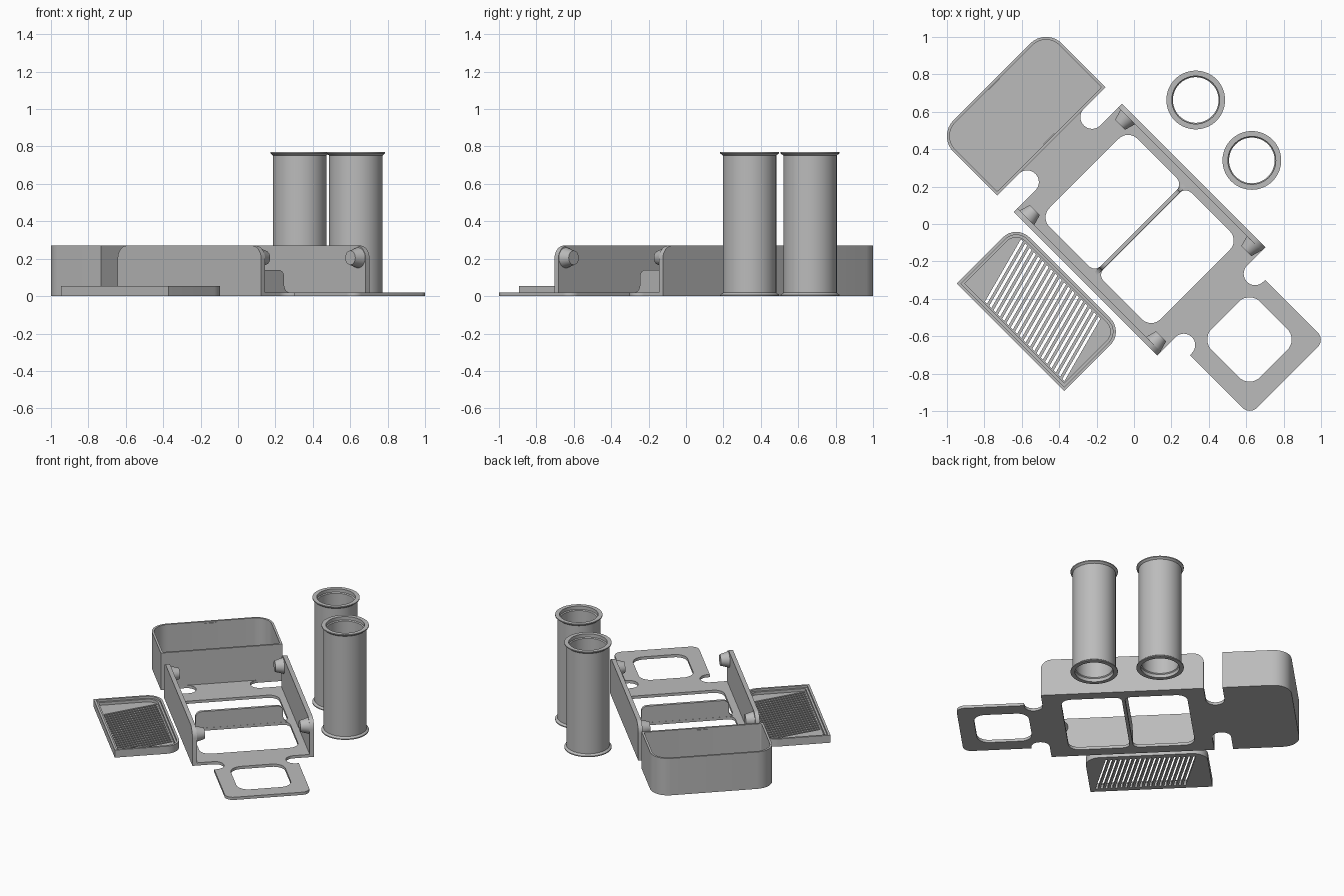
import bpy, bmesh, math
from mathutils import Matrix, Vector

cube = bpy.data.objects.get("Cube")
if cube:
    bpy.data.objects.remove(cube)

# One grey plastic for everything
GREY = (0.5, 0.5, 0.5, 1)
grey = bpy.data.materials.new("grey_plastic")
grey.use_nodes = True
grey.diffuse_color = GREY
grey.node_tree.nodes["Principled BSDF"].inputs["Base Color"].default_value = GREY

# The whole kit lies diagonally: local x runs along the frame, local y across it
TURN = Matrix.Rotation(-math.pi / 4, 4, 'Z')
SIDE = Matrix.Rotation(math.pi / 2, 4, 'X')                       # profile in x, z
CROSS = Matrix(((0, 0, 1, 0), (1, 0, 0, 0), (0, 1, 0, 0), (0, 0, 0, 1)))  # profile in y, z


def finish(name, bm, matrix=Matrix(), turn=True):
    bmesh.ops.transform(bm, matrix=(TURN if turn else Matrix()) @ matrix, verts=bm.verts)
    bmesh.ops.remove_doubles(bm, verts=bm.verts, dist=0.0001)
    bmesh.ops.recalc_face_normals(bm, faces=bm.faces)
    mesh = bpy.data.meshes.new(name)
    bm.to_mesh(mesh)
    bm.free()
    mesh.materials.clear()
    mesh.materials.append(grey)
    mesh.shade_smooth()
    mesh.set_sharp_from_angle(angle=math.radians(35))
    obj = bpy.data.objects.new(name, mesh)
    bpy.context.collection.objects.link(obj)
    return obj


def rounded(corners, steps=8):
    """Outline from (x, y, radius) corners, filleting those with a radius."""
    out = []
    for i, (x, y, r) in enumerate(corners):
        p = Vector((x, y))
        if not r:
            out.append(p)
            continue
        a = (Vector(corners[i - 1][:2]) - p).normalized()
        b = (Vector(corners[(i + 1) % len(corners)][:2]) - p).normalized()
        half = a.angle(b) / 2
        centre = p + (a + b).normalized() * r / math.sin(half)
        start = p + a * r / math.tan(half) - centre
        end = p + b * r / math.tan(half) - centre
        sweep = start.angle_signed(end)
        for k in range(steps + 1):
            t = -sweep * k / steps
            out.append(centre + Matrix.Rotation(t, 2) @ start)
    return out


def box(x0, x1, y0, y1, r0, r1=None):
    """Rounded rectangle; r0 rounds the low-x corners, r1 the high-x ones."""
    r1 = r0 if r1 is None else r1
    return rounded([(x0, y0, r0), (x1, y0, r1), (x1, y1, r1), (x0, y1, r0)])


def prism(name, outlines, low, high, matrix=Matrix()):
    """Extrude an outline; further outlines become holes."""
    curve = bpy.data.curves.new(name, 'CURVE')
    curve.dimensions = '2D'
    curve.fill_mode = 'BOTH'
    curve.extrude = (high - low) / 2
    for outline in outlines:
        spline = curve.splines.new('POLY')
        spline.points.add(len(outline) - 1)
        for point, co in zip(spline.points, outline):
            point.co = (co[0], co[1], 0, 1)
        spline.use_cyclic_u = True
    temp = bpy.data.objects.new(name + "_outline", curve)
    bpy.context.collection.objects.link(temp)
    bpy.context.view_layer.update()
    mesh = bpy.data.meshes.new_from_object(temp.evaluated_get(bpy.context.evaluated_depsgraph_get()))
    bm = bmesh.new()
    bm.from_mesh(mesh)
    bpy.data.objects.remove(temp)
    bpy.data.curves.remove(curve)
    bpy.data.meshes.remove(mesh)
    return finish(name, bm, matrix @ Matrix.Translation((0, 0, (low + high) / 2)))


PLATE = 0.02
WALL_TOP = 0.27
HALF = 0.41
FRONT, BACK = 0.585, -0.5

# Base plate: flap, notched necks, frame and bin floor in one outline
edge = [(1.16, 0.285, 0.056), (0.707, 0.285, 0), (0.707, 0.209, 0.06), (FRONT, 0.209, 0.06),
        (FRONT, HALF, 0), (BACK, HALF, 0), (BACK, 0.183, 0.062), (-0.625, 0.183, 0.062),
        (-0.625, HALF, 0), (-1.075, HALF, 0.12)]
edge += [(x, -y, r) for x, y, r in reversed(edge)]
prism("base_plate", [rounded(edge),
                     box(0.69, 1.056, -0.183, 0.183, 0.08),
                     box(-0.38, 0.033, -0.33, 0.335, 0.07, 0.045),
                     box(0.055, 0.46, -0.33, 0.335, 0.045, 0.07)], 0, PLATE)

# Bin walls
prism("bin_walls", [box(-1.075, -0.625, -HALF, HALF, 0.12, 0),
                    box(-1.06, -0.64, -HALF + 0.015, HALF - 0.015, 0.105, 0.01)], PLATE, WALL_TOP)
for name, x in (("bin_catch_back", -1.061), ("bin_catch_front", -0.645)):
    prism(name, [box(x, x + 0.006, -0.04, 0.04, 0)], 0.235, 0.26)

# Frame side walls with rounded upper corners
profile = rounded([(BACK, 0, 0), (FRONT, 0, 0), (FRONT, WALL_TOP, 0.07), (BACK, WALL_TOP, 0.07)])
for name, low in (("left_side_wall", -HALF), ("right_side_wall", HALF - 0.03)):
    prism(name, [profile], low, low + 0.03, SIDE)

# Divider between the two windows, flaring into the plate
half = [(0.36, 0, 0), (0.36, PLATE, 0), (0.295, PLATE, 0.04), (0.295, 0.14, 0.04)]
prism("divider", [rounded(half + [(-y, z, r) for y, z, r in reversed(half)])], 0.034, 0.054, CROSS)

# Tapered pegs inside the four frame corners
for side in (-1, 1):
    for end, x in (("front", 0.527), ("back", -0.428)):
        bm = bmesh.new()
        bmesh.ops.create_cone(bm, cap_ends=True, segments=32, radius1=0.055, radius2=0.038, depth=0.06)
        place = Matrix.Translation((x, side * 0.352, 0.205)) @ Matrix.Rotation(side * math.pi / 2, 4, 'X')
        finish(f"{end}_peg_{'left' if side > 0 else 'right'}", bm, place)

# Filter tray: slatted floor with slanted slots, and a stepped rim
T0, T1, V0, V1 = -0.445, 0.368, -0.895, -0.446


def tray_outline(inset, r):
    return rounded([(T0 + inset, V0 + inset, 0), (T1 - inset, V0 + inset, 0),
                    (T1 - inset, V1 - inset, r), (T0 + inset, V1 - inset, r)])


slots = []
COUNT = 19
for i in range(COUNT):
    x = -0.37 + 0.585 * i / (COUNT - 1)
    slots.append([Vector(p) for p in ((x, -0.485), (x + 0.1, -0.857),
                                      (x + 0.116, -0.857), (x + 0.016, -0.485))])
prism("tray_floor", [tray_outline(0, 0.1)] + slots, 0, PLATE)
prism("tray_rim", [tray_outline(0, 0.1), tray_outline(0.016, 0.084)], PLATE, 0.055)
prism("tray_inner_step", [tray_outline(0.016, 0.084), tray_outline(0.03, 0.07)], PLATE, 0.04)

# Two open tubes with a flange at each end
HEIGHT = 0.77
lower = [(0.122, 0.03), (0.128, 0.024), (0.128, 0), (0.157, 0), (0.157, 0.007), (0.143, 0.018)]
tube = lower + [(r, HEIGHT - z) for r, z in reversed(lower)]
for name, x, y in (("back_tube", 0.33, 0.663), ("front_tube", 0.63, 0.34)):
    bm = bmesh.new()
    verts = [bm.verts.new((r, 0, z)) for r, z in tube]
    edges = [bm.edges.new((verts[i - 1], verts[i])) for i in range(len(verts))]
    bmesh.ops.spin(bm, geom=verts + edges, cent=(0, 0, 0), axis=(0, 0, 1),
                   angle=math.tau, steps=64)
    finish(name, bm, Matrix.Translation((x, y, 0)), turn=False)
